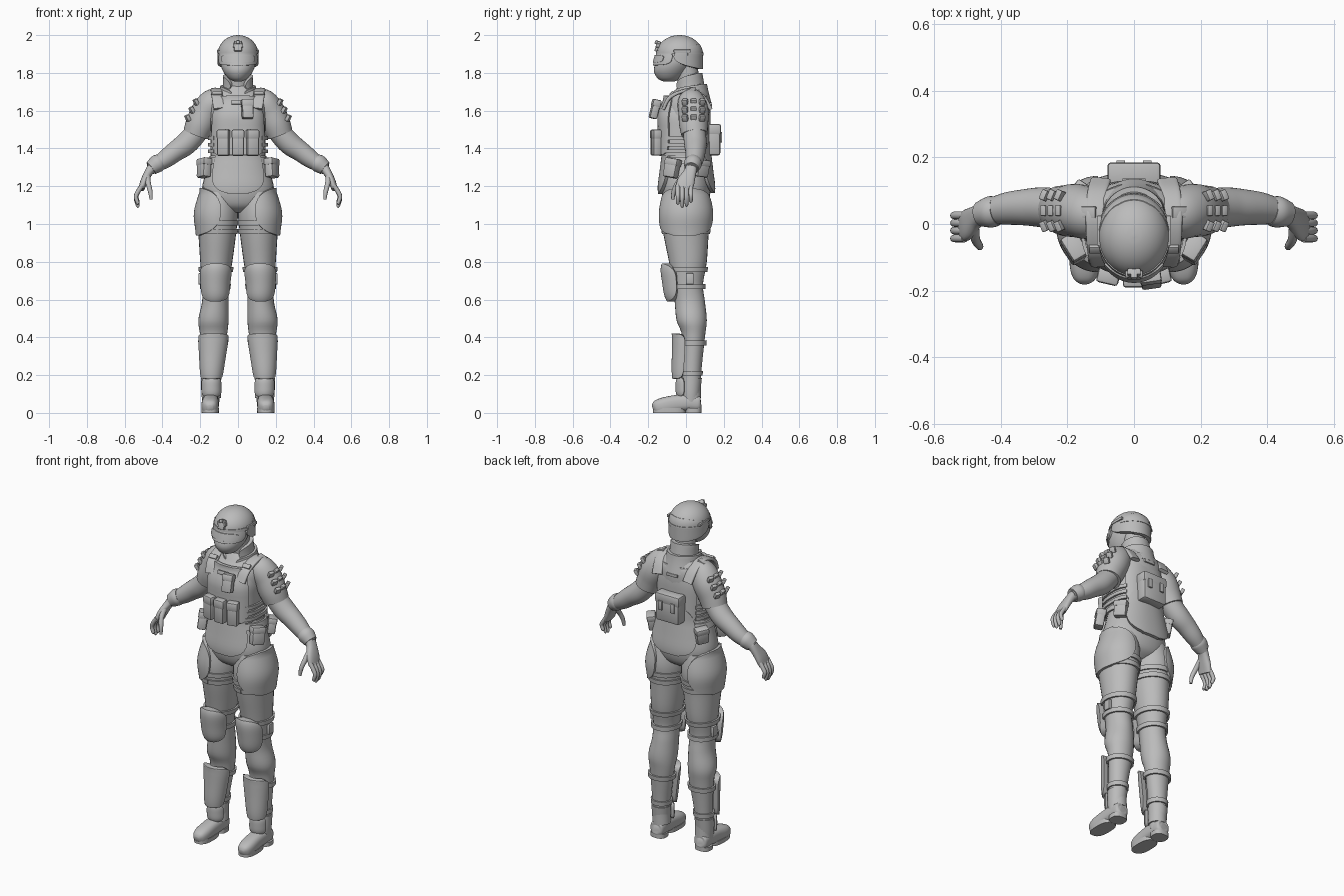
import bpy, bmesh, math
from mathutils import Vector, Matrix, Euler

cube = bpy.data.objects.get("Cube")
if cube:
    bpy.data.objects.remove(cube)

grey = bpy.data.materials.new("plain grey")
grey.use_nodes = True
grey.diffuse_color = (.5, .5, .5, 1)
grey.node_tree.nodes["Principled BSDF"].inputs["Base Color"].default_value = grey.diffuse_color
SIDEWAYS, FORWARD = Vector((1, 0, 0)), Vector((0, 1, 0))


def finish(name, bm, paired):
    """Make a smooth grey object, with a twin on the other side if paired."""
    bmesh.ops.recalc_face_normals(bm, faces=bm.faces)
    mesh = bpy.data.meshes.new(name)
    bm.to_mesh(mesh)
    bm.free()
    obj = bpy.data.objects.new(name, mesh)
    bpy.context.collection.objects.link(obj)
    mesh.materials.append(grey)
    bpy.ops.object.select_all(action='DESELECT')
    obj.select_set(True)
    bpy.context.view_layer.objects.active = obj
    bpy.ops.object.shade_smooth_by_angle(angle=math.radians(40))
    if paired:
        obj.modifiers.new("other side", 'MIRROR').use_mirror_merge = False


def spline(rows, steps=5):
    """Pass a smooth curve through rows of numbers."""
    out = []
    for i in range(len(rows) - 1):
        four = rows[max(0, i - 1)], rows[i], rows[i + 1], rows[min(len(rows) - 1, i + 2)]
        for j in range(steps):
            t = j / steps
            out.append([b + t * (c - a) / 2 + t * t * (a - 2.5 * b + 2 * c - d / 2)
                        + t ** 3 * (1.5 * (b - c) + (d - a) / 2) for a, b, c, d in zip(*four)])
    return out + [rows[-1]]


def rounded(angle, wide, deep, power):
    """Point on a rounded outline; angle zero is the front."""
    s, c = math.sin(angle), math.cos(angle)
    return (math.copysign(abs(s) ** (2 / power), s) * wide, -math.copysign(abs(c) ** (2 / power), c) * deep)


def skin(name, loops, paired):
    """Cover a row of closed loops and cap both ends."""
    bm = bmesh.new()
    rings = [[bm.verts.new(point) for point in loop] for loop in loops]
    for low, high in zip(rings, rings[1:]):
        for i in range(len(low)):
            bm.faces.new((low[i - 1], low[i], high[i], high[i - 1]))
    bm.faces.new(rings[0])
    bm.faces.new(rings[-1])
    finish(name, bm, paired)


def loft(name, rows, across=None, power=2, sides=28):
    """Rows are x, y, z and one or two radii; rings are level, or cross the path when across is given."""
    rows, loops = spline(rows), []
    points = [Vector(row[:3]) for row in rows]
    for i, row in enumerate(rows):
        u, v = SIDEWAYS, FORWARD
        if across:
            along = (points[min(i + 1, len(points) - 1)] - points[max(i - 1, 0)]).normalized()
            u = (across - along * across.dot(along)).normalized()
            v = along.cross(u)
        loop = []
        for j in range(sides):
            a, b = rounded(math.tau * j / sides, row[3], row[-1], power)
            point = points[i] + u * a + v * b
            point.z = max(point.z, 0)
            loop.append(point)
        loops.append(loop)
    skin(name, loops, rows[0][0] > 0)
    return rows, power


def section(rows, z):
    """Centre and radii of a level loft at height z."""
    for low, high in zip(rows, rows[1:]):
        if z <= high[2]:
            t = max(0, (z - low[2]) / (high[2] - low[2]))
            return [a + t * (b - a) for a, b in zip(low, high)]
    return rows[-1]


def shell(name, body, bottom, top, half, mid=0, margin=.01, push=0, corner=4, thick=.02, dome=0):
    """Plate with rounded corners wrapped on a body, half degrees to each side of mid."""
    rows, power = body
    loops, rings, steps = [], 16, 40
    for i in range(rings + 1):
        level = -math.cos(math.pi * i / rings)
        z = bottom + (top - bottom) * (level + 1) / 2
        x, y, _, wide, deep = section(rows, z)
        reach = half * max(.3, (1 - abs(level) ** corner) ** (1 / corner)) if corner else half
        grow = margin - dome * level ** 4
        angles = [math.radians(mid + reach * (2 * j / steps - 1)) for j in range(steps + 1)]
        path = [rounded(a, wide + grow, deep + grow, power) for a in angles]
        path += [rounded(a, wide + grow - thick, deep + grow - thick, power) for a in reversed(angles)]
        loops.append([(x + a, y + push + b, z) for a, b in path])
    skin(name, loops, rows[0][0] > 0)


def strap(name, body, z, half=179, mid=180, margin=.008, high=.026):
    shell(name, body, z - high / 2, z + high / 2, half, mid, margin, corner=0, thick=.01)


def box(name, at, size, turn=(0, 0, 0), paired=False, flap=False):
    """Bevelled box, turned in degrees; a flap covers its upper part."""
    turned = Matrix.Translation(at) @ Euler([math.radians(a) for a in turn]).to_matrix().to_4x4()
    bm = bmesh.new()
    bmesh.ops.create_cube(bm, size=1, matrix=Matrix.Diagonal((*size, 1)))
    bmesh.ops.bevel(bm, geom=bm.edges[:], offset=min(size) / 5, segments=2, profile=.5, affect='EDGES')
    bm.transform(turned)
    finish(name, bm, paired)
    if flap:
        wide, deep, high = size
        box(name + "_flap", turned @ Vector((0, 0, high / 3)), (wide + .005, deep + .005, high / 3 + .005),
            turn, paired)


# Neck, face cover and goggles
neck = loft("neck", [(0, .03, 1.64, .08, .07), (0, .02, 1.72, .06, .06), (0, 0, 1.84, .06, .06)])
face = loft("masked_face", [(0, -.09, 1.755, .02, .03), (0, -.09, 1.77, .05, .06), (0, -.08, 1.81, .08, .09),
                            (0, -.06, 1.86, .095, .1), (0, -.04, 1.93, .09, .1)])
shell("goggle_frame", face, 1.84, 1.91, half=80)
shell("goggle_lens", face, 1.855, 1.895, half=55, margin=.015)
shell("collar", neck, 1.66, 1.8, half=150, mid=180, margin=.02, corner=2)
shell("collar_fold", neck, 1.64, 1.74, half=160, mid=180, margin=.035, corner=2)

# Helmet with rear skirt, rim, rails and front bracket
arcs = [math.radians(a) for a in range(0, 90, 11)]
helmet = loft("helmet_dome", [(0, -.034, 1.9 + math.sin(a) / 10, math.cos(a) * .107, math.cos(a) * .122)
                              for a in arcs], sides=40)
shell("helmet_skirt", helmet, 1.82, 1.95, half=105, mid=180, margin=.002, corner=2)
strap("helmet_rim", helmet, 1.91, half=78, mid=0, margin=.003, high=.016)
strap("helmet_back_band", helmet, 1.9, half=70, margin=.005, high=.016)
box("helmet_rail", (.104, -.02, 1.915), (.014, .09, .016), paired=True)
box("front_bracket", (0, -.15, 1.94), (.04, .02, .055), turn=(-18, 0, 0))
box("bracket_arm", (0, -.15, 1.96), (.02, .03, .02), turn=(-18, 0, 0))
box("bracket_knob", (.02, -.15, 1.945), (.014, .02, .02), paired=True)

# Body and protective vest
loft("torso", [(0, 0, 1.3, .15, .11), (0, 0, 1.42, .14, .12), (0, .01, 1.62, .15, .12),
               (0, .02, 1.69, .12, .09), (0, .02, 1.73, .07, .06)], power=2.3)
vest = loft("vest", [(0, -.01, 1.36, .145, .13), (0, -.01, 1.5, .145, .13), (0, -.01, 1.58, .14, .13),
                     (0, 0, 1.66, .11, .11)], power=2.7, sides=40)
shell("front_panel", vest, 1.365, 1.68, half=60, corner=6)
shell("back_panel", vest, 1.365, 1.68, half=54, mid=180, corner=6)
for i in range(3):
    strap("side_webbing", vest, 1.385 + i * .035, half=40, mid=90, margin=.013, high=.02)
    strap("side_webbing", vest, 1.385 + i * .035, half=40, mid=-90, margin=.013, high=.02)
loft("shoulder_strap", [(.1, -.12, 1.61, .03, .01), (.11, -.08, 1.675, .03, .01), (.115, .02, 1.71, .03, .01),
                        (.11, .09, 1.675, .03, .01), (.1, .13, 1.61, .03, .01)], across=SIDEWAYS, power=4)
box("strap_buckle", (.11, -.075, 1.69), (.05, .026, .016), turn=(42, 0, 0), paired=True)
box("shoulder_tab", (.135, .035, 1.71), (.045, .035, .014), turn=(0, 20, 0), paired=True)

# Chest and back pouches
for side in (-1, 0, 1):
    box("magazine_pouch", (side * .077, abs(side) * .01 - .167, 1.43), (.062, .042, .135),
        turn=(0, 0, side * 13), flap=True)
box("radio_pouch", (.05, -.165, 1.607), (.06, .04, .1), turn=(-14, 0, 8), flap=True)
box("chest_tab", (0, -.14, 1.645), (.07, .012, .022), turn=(-14, 0, 0))
box("back_pack", (0, .145, 1.445), (.155, .075, .165), flap=True)
box("back_pack_buckle", (.04, .185, 1.46), (.026, .012, .055), paired=True)
box("drag_handle", (0, .13, 1.63), (.07, .014, .018))

# Pelvis, belt, flaps and hip pouches
pelvis = loft("pelvis", [(0, 0, 1.06, .06, .06), (0, 0, 1.1, .16, .11), (0, 0, 1.18, .19, .13),
                         (0, 0, 1.28, .17, .12), (0, 0, 1.36, .15, .11)], power=2.2)
strap("belt", pelvis, 1.335, margin=.014, high=.035)
shell("front_flap", pelvis, 1.16, 1.45, half=44, margin=.02, corner=2.5)
shell("rear_flap", pelvis, 1.165, 1.45, half=46, mid=180, margin=.025, corner=2.5)
box("hip_pouch", (.18, -.075, 1.295), (.075, .05, .1), turn=(-8, 8, 58), paired=True, flap=True)
box("rear_hip_pouch", (.165, .085, 1.295), (.07, .045, .09), turn=(8, 6, 125), paired=True, flap=True)

# Legs with their guards and straps, measured upward from the boot
leg = loft("leg", [(.14, .03, .08, .05, .05), (.14, .03, .2, .05, .05), (.13, .04, .4, .07, .06),
                   (.13, .03, .49, .08, .08), (.12, .02, .59, .07, .08), (.12, .01, .68, .07, .08),
                   (.115, .01, .8, .085, .1), (.11, 0, .95, .1, .12), (.11, 0, 1.06, .11, .13),
                   (.1, 0, 1.17, .09, .11)])
shell("thigh_guard", leg, .94, 1.19, half=95, mid=86, margin=.014, corner=2.5)
shell("knee_pad", leg, .59, .79, half=80, push=-.045, corner=3, thick=.04, dome=.015)
shell("shin_guard", leg, .18, .42, half=92, margin=.012, push=-.045, corner=6, thick=.03, dome=.005)
shell("instep_guard", leg, .085, .19, half=80, margin=.005, push=-.03, dome=.01)
for z in (.96, 1.005):
    strap("thigh_strap", leg, z)
for z in (.37, .67, .76):
    strap("guard_strap", leg, z, margin=.012)
strap("ankle_strap", leg, .21)
box("knee_buckle", (.2, .02, .71), (.018, .04, .06), paired=True)

# Boots
loft("boot_shaft", [(.144, .026, .05, .044, .055), (.144, .026, .11, .05), (.142, .03, .185, .054)])
loft("boot_foot", [(.145, .08, .05, .02), (.145, .07, .05, .04), (.145, .02, .055, .044, .06)[:4],
                   (.146, -.05, .05, .045), (.148, -.12, .036, .045), (.148, -.16, .03, .035),
                   (.148, -.177, .026, .015)], across=SIDEWAYS, power=2.6)
for part, y, length in (("boot_heel", .04, .042), ("boot_sole", -.088, .086)):
    loft(part, [(.147, y, 0, .046, length), (.147, y, .025, .047, length)], power=2.6)

# Arms, sleeves, cuffs and shoulder webbing
loft("sleeve", [(.1, .03, 1.665, .06), (.135, .03, 1.64, .075), (.17, .04, 1.59, .08), (.2, .04, 1.53, .077),
                (.222, .045, 1.475, .07)], across=FORWARD)
loft("arm", [(.18, .04, 1.55, .06), (.225, .045, 1.48, .06), (.275, .05, 1.425, .06), (.33, .05, 1.385, .054),
             (.39, .045, 1.34, .047), (.465, .03, 1.29, .03)], across=FORWARD)
loft("cuff", [(.41, .04, 1.33, .043), (.43, .036, 1.318, .047), (.46, .03, 1.295, .038)], across=FORWARD)
for row in range(3):
    for column in (-1, 0, 1):
        box("shoulder_webbing", (.222 + row * .022, .04 + column * .045, 1.645 - row * .042),
            (.02, .032, .034), turn=(0, 28, column * 23), paired=True)

# Gloved hands
loft("palm", [(.455, .03, 1.3, .03, .026), (.475, .02, 1.27, .034, .022), (.497, 0, 1.225, .046, .02),
              (.512, -.01, 1.185, .044, .016)], across=FORWARD, power=2.4)
for i, length in enumerate((.085, .1, .095, .075)):
    y = i * .023 - .043
    loft("finger", [(.507, y, 1.205, .012), (.53, y, 1.17, .012), (.54, y, 1.185 - length / 2, .011),
                    (.53, y, 1.195 - length, .009), (.527, y, 1.19 - length, .002)], across=FORWARD, sides=12)
loft("thumb", [(.48, -.01, 1.255, .016), (.475, -.045, 1.215, .014), (.464, -.065, 1.17, .012),
               (.46, -.07, 1.13, .008)], across=FORWARD, sides=12)
